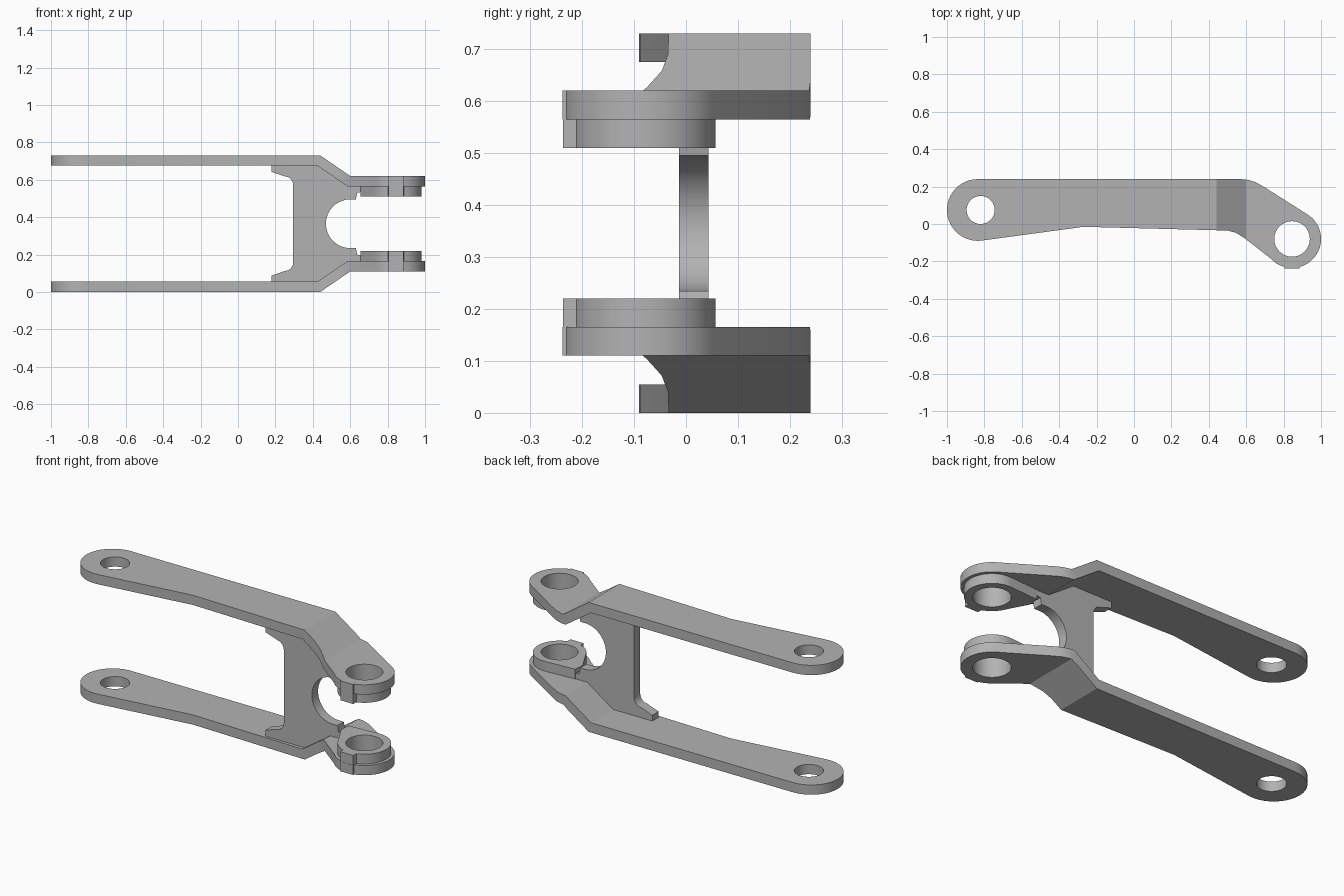
import bpy, bmesh
from math import cos, sin, radians

if "Cube" in bpy.data.objects:
    bpy.data.objects.remove(bpy.data.objects["Cube"], do_unlink=True)

MID = 0.365                     # mirror height between the two arms
PIVOT, EYE = (-0.82, 0.075), (0.845, -0.08)

gray = bpy.data.materials.new("plain gray")
gray.use_nodes = True
gray.diffuse_color = (0.45, 0.45, 0.45, 1)
gray.node_tree.nodes["Principled BSDF"].inputs["Base Color"].default_value = gray.diffuse_color


def arc(c, r, a0, a1, n=24):
    """Points on an arc, angles in degrees."""
    angles = [radians(a0 + (a1 - a0) * i / n) for i in range(n + 1)]
    return [(c[0] + r * cos(a), c[1] + r * sin(a)) for a in angles]


def flip(pts):
    return [(x, 2 * MID - z) for x, z in reversed(pts)]


def prism(name, pts, lo, hi, upright=False):
    """Extrude an xy outline along z, or an xz outline along y if upright."""
    bm = bmesh.new()
    place = (lambda p, h: (p[0], h, p[1])) if upright else (lambda p, h: (p[0], p[1], h))
    a = [bm.verts.new(place(p, lo)) for p in pts]
    b = [bm.verts.new(place(p, hi)) for p in pts]
    bm.faces.new(a)
    bm.faces.new(b)
    for i in range(len(pts)):
        j = (i + 1) % len(pts)
        bm.faces.new((a[i], a[j], b[j], b[i]))
    bmesh.ops.recalc_face_normals(bm, faces=bm.faces)
    mesh = bpy.data.meshes.new(name)
    bm.to_mesh(mesh)
    bm.free()
    mesh.materials.append(gray)
    ob = bpy.data.objects.new(name, mesh)
    bpy.context.collection.objects.link(ob)
    return ob


def combine(ob, tool, operation):
    """Apply a boolean and remove its tool."""
    bpy.context.view_layer.objects.active = ob
    mod = ob.modifiers.new("cut", 'BOOLEAN')
    mod.operation, mod.solver, mod.object = operation, 'EXACT', tool
    bpy.ops.object.modifier_apply(modifier=mod.name)
    bpy.data.objects.remove(tool, do_unlink=True)


def bore(ob, centre, r):
    ring = arc(centre, r, 0, 360, 48)[:-1]
    combine(ob, prism("bore_cutter", ring, -1, 2), 'DIFFERENCE')


# Plan outline of an arm, counter-clockwise from the pivot end
outline = (arc((-0.835, 0.075), 0.165, 90, 278)
           + [(-0.27, -0.015), (0.5, -0.035), (0.545, -0.047), (0.59, -0.075)]
           + arc(EYE, 0.155, 222, 255, 8) + [(0.805, -0.238), (0.885, -0.238)]
           + arc(EYE, 0.155, 285, 417)
           + [(0.70, 0.195), (0.65, 0.224), (0.61, 0.236), (0.57, 0.24)])

# Cranked side profile of the upper arm
crank = [(-1.1, 0.73), (0.44, 0.73), (0.6, 0.62), (1.1, 0.62),
         (1.1, 0.565), (0.585, 0.565), (0.425, 0.675), (-1.1, 0.675)]

# Teardrop boss with a blunt tip toward the web and a small lug in front
teardrop = ([(0.66, 0.045), (0.655, -0.015)] + arc(EYE, 0.137, 210, 252, 10)
            + [(0.805, -0.237), (0.885, -0.237)] + arc(EYE, 0.137, 288, 455, 30))

parts = []
for side in ("upper", "lower"):
    upper = side == "upper"
    arm = prism(side + "_arm", crank if upper else flip(crank), -0.5, 0.5, True)
    combine(arm, prism("outline_cutter", outline, -0.5, 1.5), 'INTERSECT')
    bore(arm, PIVOT, 0.075)
    bore(arm, EYE, 0.095)
    z0, z1 = (0.51, 0.565) if upper else (0.165, 0.22)
    boss = prism(side + "_boss", teardrop, z0, z1)
    bore(boss, EYE, 0.095)
    parts += [arm, boss]

# Web joining the arms, with feet on one side and a round throat on the other
half = (arc((0.6, MID), 0.13, 180, 90)[1:]
        + [(0.63, 0.495), (0.637, 0.53), (0.66, 0.535), (0.66, 0.565), (0.585, 0.565),
           (0.425, 0.675), (0.18, 0.675), (0.18, 0.642), (0.25, 0.618)]
        + arc((0.245, 0.57), 0.05, 60, 0, 8))
throat = [(0.47, MID)]
parts.append(prism("web", throat + half + flip(half), -0.013, 0.043, True))

# Smooth the round walls and keep the edges sharp
bpy.ops.object.select_all(action='DESELECT')
for ob in parts:
    ob.select_set(True)
bpy.context.view_layer.objects.active = parts[0]
bpy.ops.object.shade_smooth_by_angle(angle=radians(30))
